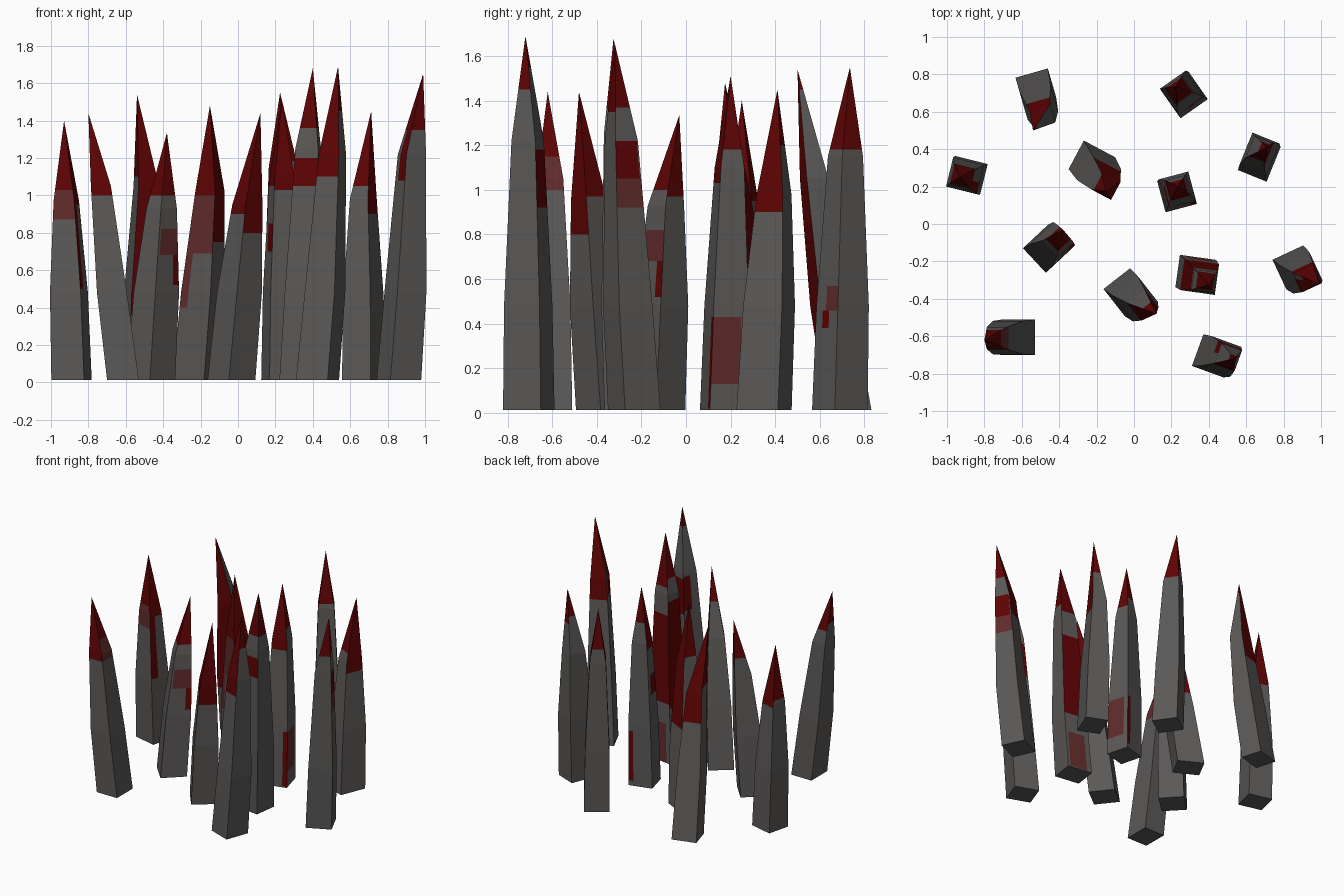
import bpy, math
from mathutils import Vector, Matrix

if "Cube" in bpy.data.objects:
    bpy.data.objects.remove(bpy.data.objects["Cube"])


def material(name, col):
    m = bpy.data.materials.new(name)
    m.diffuse_color = (*col, 1)
    m.use_nodes = True
    m.node_tree.nodes["Principled BSDF"].inputs["Base Color"].default_value = m.diffuse_color
    return m


MATS = [material("dark_grey_stone", (0.105, 0.100, 0.097)),
        material("dark_red", (0.115, 0.001, 0.001)),
        material("faded_red", (0.120, 0.024, 0.024))]


def spike(name, base, rot, size, shoulder, tip, red, patches=()):
    """Four-sided bent spike. red = lowest red height on front, right, back, left side.
    patches = (side, u0, u1, z0, z1, colour) painted cells, u runs along the side."""
    w, d = size
    b, s, t = Vector((*base, 0.012)), Vector(shoulder), Vector(tip)
    knee = b.lerp(s, 0.5)
    knee.z = 0.48
    R = Matrix.Rotation(math.radians(rot), 3, 'Z')
    rings = []
    for c, k in ((b, 1.0), (knee, 0.94), (s, 0.63), (t, 0.0)):
        rings.append([c + R @ Vector((x * w * k / 2, y * d * k / 2, 0))
                      for x, y in ((-1, -1), (1, -1), (1, 1), (-1, 1))])
    zs = [r[0].z for r in rings]

    def point(side, u, z):
        i = next(n for n in range(3) if z <= zs[n + 1] + 1e-6)
        f = (z - zs[i]) / (zs[i + 1] - zs[i])
        a = rings[i][side].lerp(rings[i + 1][side], f)
        e = (side + 1) % 4
        return a.lerp(rings[i][e].lerp(rings[i + 1][e], f), u)

    verts, faces, cols = [], [], []

    def add(pts, col):
        faces.append(range(len(verts), len(verts) + len(pts)))
        verts.extend(pts)
        cols.append(col)

    add([rings[0][i] for i in (3, 2, 1, 0)], 0)
    for side in range(4):
        mine = [p for p in patches if p[0] == side]
        us = sorted({0, 1} | {u for p in mine for u in p[1:3]})
        cuts = sorted(set(zs) | {red[side]} | {max(z, zs[0]) for p in mine for z in p[3:5]})
        for u0, u1 in zip(us, us[1:]):
            for z0, z1 in zip(cuts, cuts[1:]):
                um, zm = (u0 + u1) / 2, (z0 + z1) / 2
                col = 1 if zm > red[side] else 0
                for _, a, c, lo, hi, k in mine:
                    if a < um < c and lo < zm < hi:
                        col = k
                pts = [point(side, u0, z0), point(side, u1, z0)]
                if z1 >= zs[3] - 1e-6:
                    pts.append(t.copy())
                else:
                    pts += [point(side, u1, z1), point(side, u0, z1)]
                add(pts, col)
    me = bpy.data.meshes.new(name)
    me.from_pydata(verts, [], faces)
    for m in MATS:
        me.materials.append(m)
    for p, c in zip(me.polygons, cols):
        p.material_index = c
    bpy.context.collection.objects.link(bpy.data.objects.new(name, me))


# left and back spikes
spike("spike_far_left", (-.89, .26), -14, (.18, .17), (-.918, .255, .97), (-.93, .25, 1.40),
      (1.03, .95, .95, 1.0), [(0, 0, 1, .87, 1.03, 2), (1, 0, .4, .5, .95, 1)])
spike("spike_back_left", (-.525, .73), 16, (.18, .16), (-.49, .575, 1.05), (-.54, .50, 1.54),
      (.36, 1.45, .85, 1.1))
spike("spike_back", (.27, .69), 35, (.178, .18), (.243, .715, 1.15), (.225, .735, 1.55),
      (1.18, 1.18, 1.25, 1.05), [(0, .45, 1, .46, .57, 2), (0, .3, .6, .38, .46, 1)])
spike("spike_back_right", (.67, .35), -22, (.165, .2), (.67, .395, .98), (.712, .41, 1.45),
      (1.05, .9, 1.2, 1.25))
# middle spikes
spike("spike_middle_right", (.23, .168), 15, (.173, .172), (.235, .195, 1.1), (.235, .20, 1.51),
      (1.03, 1.18, 1.25, 1.05),
      [(1, 0, .8, .13, .43, 2), (0, .8, 1, .02, .43, 1), (2, 0, .2, .05, .43, 1),
       (3, .3, 1, .7, .85, 1)])
spike("spike_middle_left", (-.225, .325), -28, (.19, .173), (-.15, .205, 1.02), (-.15, .175, 1.48),
      (1.0, .75, .6, 1.1), [(0, 0, 1, .69, 1.0, 2), (0, 0, .25, .4, .69, 2)])
spike("spike_left", (-.465, -.132), 43, (.185, .18), (-.408, -.09, .93), (-.38, -.03, 1.335),
      (1.0, .97, 1.05, 1.0),
      [(0, .1, 1, .68, .82, 2), (0, .75, 1, .52, .68, 1)])
spike("spike_front_middle", (-.035, -.365), 38, (.18, .185), (.05, -.435, .95), (.12, -.48, 1.44),
      (.80, .97, 1.2, .9))
# front and right spikes
spike("spike_inner_right", (.33, -.265), -8, (.195, .175), (.375, -.305, 1.25), (.40, -.325, 1.68),
      (1.36, 1.36, 1.3, 1.36),
      [(0, 0, 1, 1.05, 1.2, 1), (2, 0, 1, .45, 1.1, 1), (2, .1, .8, .02, .3, 2),
       (3, 0, 1, .42, 1.2, 1)])
spike("spike_far_right", (.86, -.232), 25, (.182, .175), (.93, -.29, 1.22), (.99, -.318, 1.65),
      (1.35, 1.37, 1.07, 1.35),
      [(3, .3, 1, 1.08, 1.35, 1), (1, 0, .95, 1.05, 1.22, 1), (1, 0, 1, .92, 1.05, 2)])
spike("spike_front_right", (.425, -.705), -20, (.18, .18), (.505, -.71, 1.22), (.535, -.72, 1.69),
      (1.1, 1.45, 1.55, 1.55), [(2, 0, 1, .92, 1.18, 1), (3, 0, .5, .95, 1.2, 1)])
spike("spike_front_left", (-.615, -.605), 0, (.17, .19), (-.733, -.61, 1.05), (-.80, -.62, 1.44),
      (1.0, 1.15, 1.15, 1.2), [(1, 0, 1, 1.0, 1.15, 2)])
